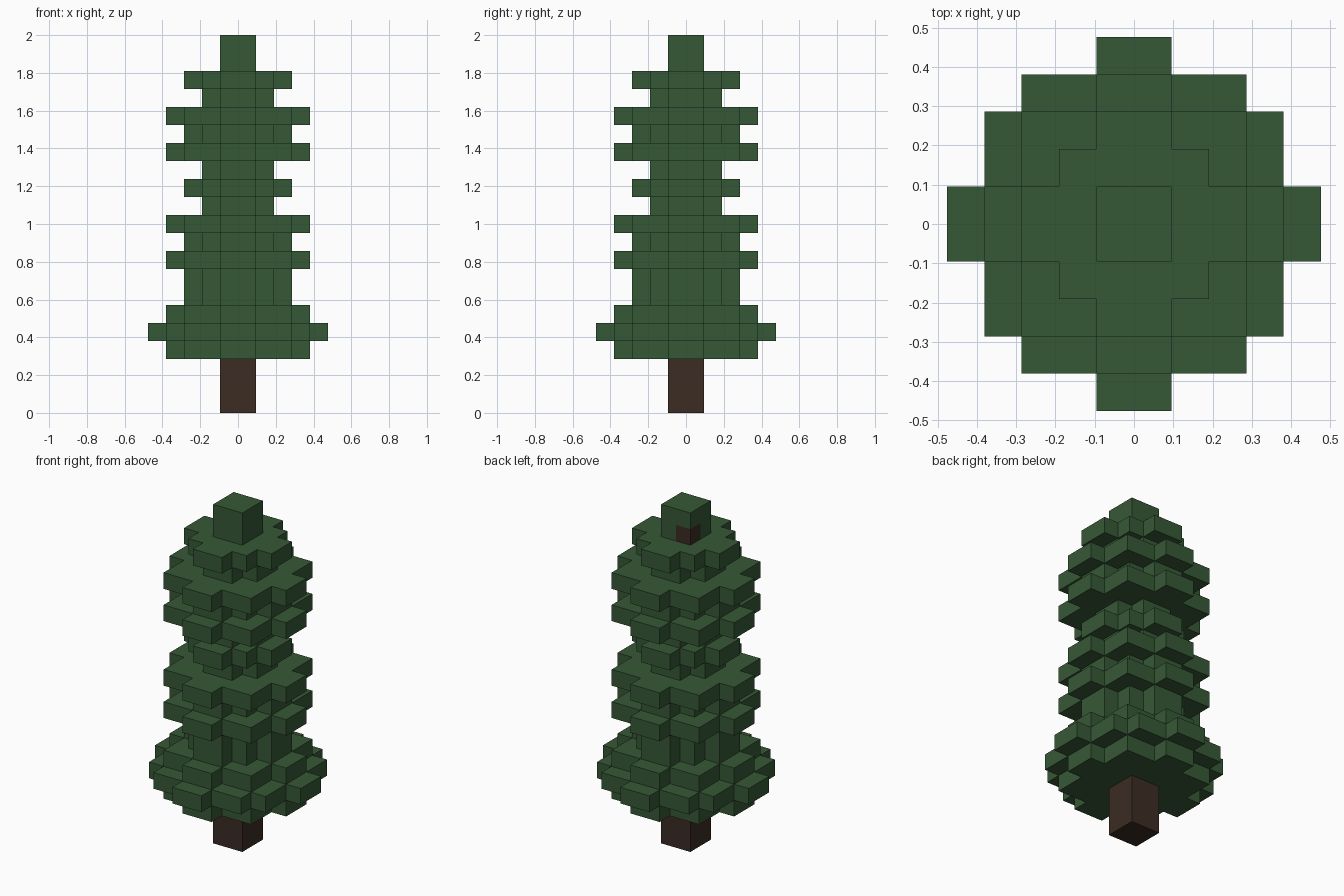
import bpy, bmesh

cube = bpy.data.objects.get("Cube")
if cube:
    bpy.data.objects.remove(cube, do_unlink=True)

U = 2 / 21  # edge of one block


def make_material(name, rgb):
    mat = bpy.data.materials.new(name)
    mat.use_nodes = True
    mat.diffuse_color = (*rgb, 1)
    mat.node_tree.nodes["Principled BSDF"].inputs["Base Color"].default_value = (*rgb, 1)
    return mat


GREEN = make_material("needle_green", (0.037, 0.098, 0.037))
BROWN = make_material("bark_brown", (0.045, 0.025, 0.017))


def prism(name, outline, bottom, top, mat):
    """Extrude a plan outline, given in blocks, from bottom to top."""
    bm = bmesh.new()
    face = bm.faces.new([bm.verts.new((x * U, y * U, bottom * U)) for x, y in outline])
    ext = bmesh.ops.extrude_face_region(bm, geom=[face], use_keep_orig=True)
    for v in ext["geom"]:
        if isinstance(v, bmesh.types.BMVert):
            v.co.z = top * U
    bmesh.ops.recalc_face_normals(bm, faces=bm.faces)
    mesh = bpy.data.meshes.new(name)
    bm.to_mesh(mesh)
    bm.free()
    mesh.materials.append(mat)
    obj = bpy.data.objects.new(name, mesh)
    bpy.context.collection.objects.link(obj)
    return obj


def stepped_outline(corners):
    """Join one quadrant's outer corners by steps, then turn it four times."""
    quadrant = [corners[0]]
    for (_, y0), (x1, y1) in zip(corners, corners[1:]):
        quadrant += [(x1, y0), (x1, y1)]
    outline = []
    for _ in range(4):
        outline += quadrant
        quadrant = [(-y, x) for x, y in quadrant]
    return outline


# Outer corners of each tier shape, by its reach in blocks
SHAPES = {
    1: [(1, 1)],
    2: [(2, 1), (1, 2)],
    3: [(3, 1), (2, 2), (1, 3)],
    4: [(4, 1), (3, 3), (1, 4)],
    5: [(5, 1), (4, 3), (3, 4), (1, 5)],
}

# Trunk
prism("trunk", stepped_outline(SHAPES[1]), 0, 3, BROWN)

# Foliage tiers from the ground up: (reach, height)
TIERS = [(4, 1), (5, 1), (4, 1), (3, 2), (4, 1), (3, 1), (4, 1), (2, 1),
         (3, 1), (2, 1), (4, 1), (3, 1), (4, 1), (2, 1), (3, 1)]
z = 3
for i, (reach, height) in enumerate(TIERS, 1):
    prism(f"foliage_tier_{i}", stepped_outline(SHAPES[reach]), z, z + height, GREEN)
    z += height

# Crown, notched at the back where the trunk tip shows
prism("crown_base", [(-1, -1), (1, -1), (1, 1), (0, 1), (0, 0), (-1, 0)], z, z + 1, GREEN)
prism("trunk_tip", [(-1, 0), (0, 0), (0, 1), (-1, 1)], z, z + 1, BROWN)
prism("crown_top", stepped_outline(SHAPES[1]), z + 1, z + 2, GREEN)
